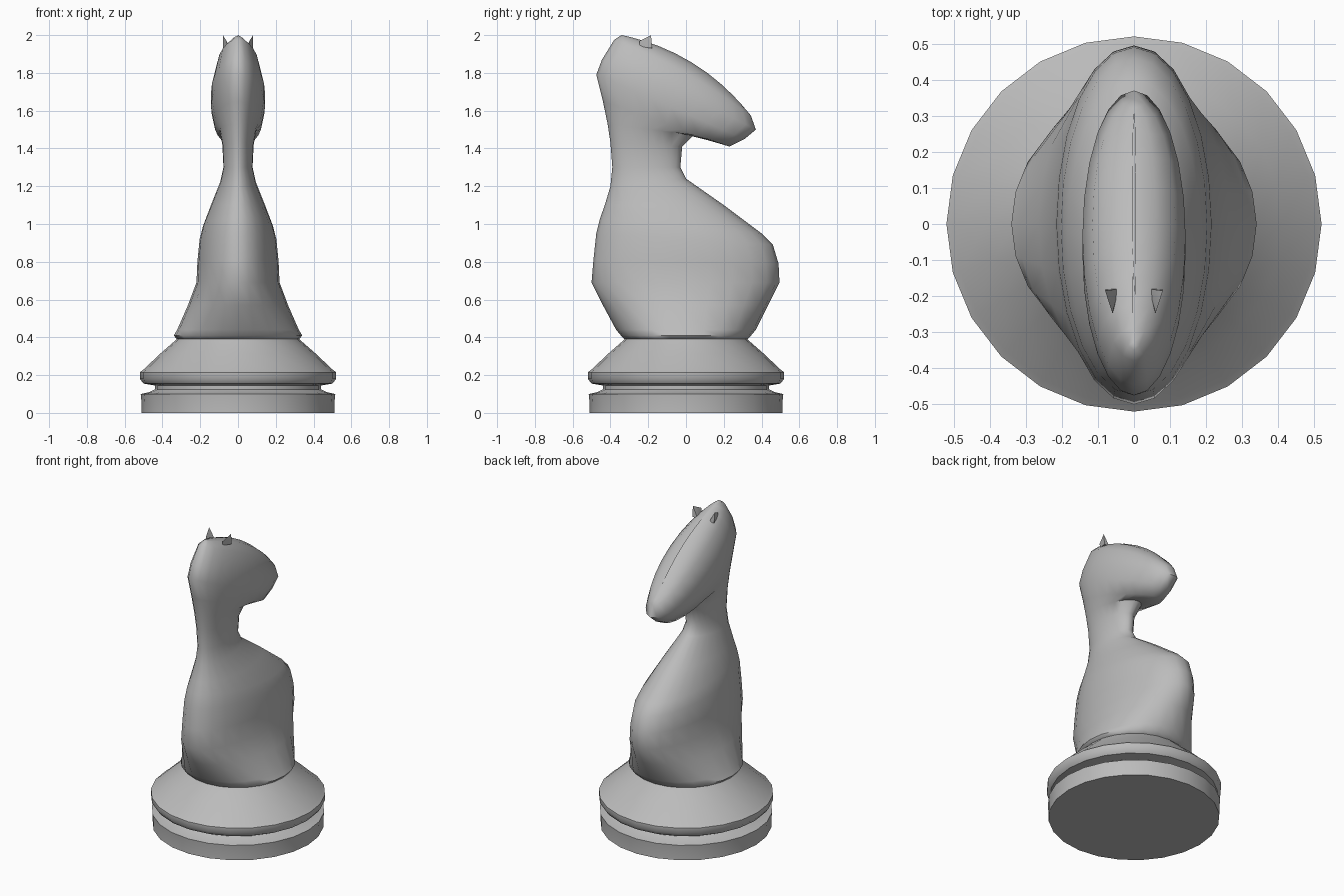
import bpy, bmesh, math
from mathutils import Vector

if "Cube" in bpy.data.objects:
    bpy.data.objects.remove(bpy.data.objects["Cube"])

SEG = 24
grey = bpy.data.materials.new("plain grey")
grey.diffuse_color = (0.5, 0.5, 0.5, 1)
grey.use_nodes = True
grey.node_tree.nodes["Principled BSDF"].inputs["Base Color"].default_value = grey.diffuse_color


def finish(name, bm, angle=40):
    bmesh.ops.recalc_face_normals(bm, faces=bm.faces)
    me = bpy.data.meshes.new(name)
    bm.to_mesh(me)
    bm.free()
    me.materials.append(grey)
    ob = bpy.data.objects.new(name, me)
    bpy.context.collection.objects.link(ob)
    bpy.ops.object.select_all(action='DESELECT')
    ob.select_set(True)
    bpy.context.view_layer.objects.active = ob
    bpy.ops.object.shade_smooth_by_angle(angle=math.radians(angle))
    return ob


def loft(name, sections, angle):
    """Skin ellipses, each given by back y,z, front y,z, half width and bulge."""
    bm = bmesh.new()
    rings = []
    for by, bz, fy, fz, w, bulge in sections:
        a, b = Vector((0, by, bz)), Vector((0, fy, fz))
        mid, half = (a + b) / 2, (b - a) / 2
        up = Vector((0, -half.z, half.y)).normalized()
        ring = []
        for i in range(SEG):
            t = 2 * math.pi * i / SEG
            c, s = math.cos(t), math.sin(t)
            ring.append(bm.verts.new(mid + half * c + Vector((w * s, 0, 0)) + up * bulge * (1 - c * c)))
        rings.append(ring)
    for lo, hi in zip(rings, rings[1:]):
        for i in range(SEG):
            j = (i + 1) % SEG
            bm.faces.new((lo[i], lo[j], hi[j], hi[i]))
    bm.faces.new(rings[0])
    bm.faces.new(rings[-1])
    return finish(name, bm, angle)


# Turned base
profile = [(.51, 0), (.51, .05), (.515, .10), (.47, .11), (.44, .125), (.44, .145),
           (.50, .155), (.52, .18), (.52, .215), (.50, .23), (.41, .315), (.33, .385), (.31, .41)]
loft("base", [(-r, z, r, z, r, 0) for r, z in profile], 40)

# Horse body, neck and head
loft("horse_body", [
    (-.32, .385, .32, .385, .32, 0),
    (-.345, .41, .345, .41, .34, 0),
    (-.37, .44, .37, .44, .322, 0),
    (-.44, .57, .435, .57, .265, 0),
    (-.50, .69, .495, .69, .22, 0),
    (-.49, .81, .49, .79, .215, 0),
    (-.475, .95, .46, .89, .203, 0),
    (-.455, 1.03, .40, .95, .185, 0),
    (-.43, 1.10, .20, 1.10, .143, 0),
    (-.40, 1.20, .00, 1.24, .095, 0),
    (-.39, 1.30, -.03, 1.30, .077, 0),
    (-.40, 1.43, -.02, 1.41, .083, 0),
    (-.415, 1.53, .04, 1.47, .098, 0),
    (-.44, 1.65, .23, 1.41, .125, 0),
    (-.475, 1.79, .31, 1.45, .143, 0),
    (-.445, 1.87, .37, 1.50, .143, .01),
    (-.38, 1.975, .345, 1.57, .115, .03),
    (-.35, 1.995, .335, 1.585, .06, .06),
    (-.34, 2.0, .33, 1.59, .004, .07),
], 60)

# Small pointed ears
for side, label in ((1, "right"), (-1, "left")):
    bm = bmesh.new()
    for x, y, z in ((.08, -.185, 2.0), (.06, -.247, 1.968), (.058, -.245, 1.94),
                    (.042, -.18, 1.93), (.078, -.18, 1.93)):
        bm.verts.new((side * x, y, z))
    bmesh.ops.convex_hull(bm, input=bm.verts)
    finish(label + "_ear", bm, 40)
